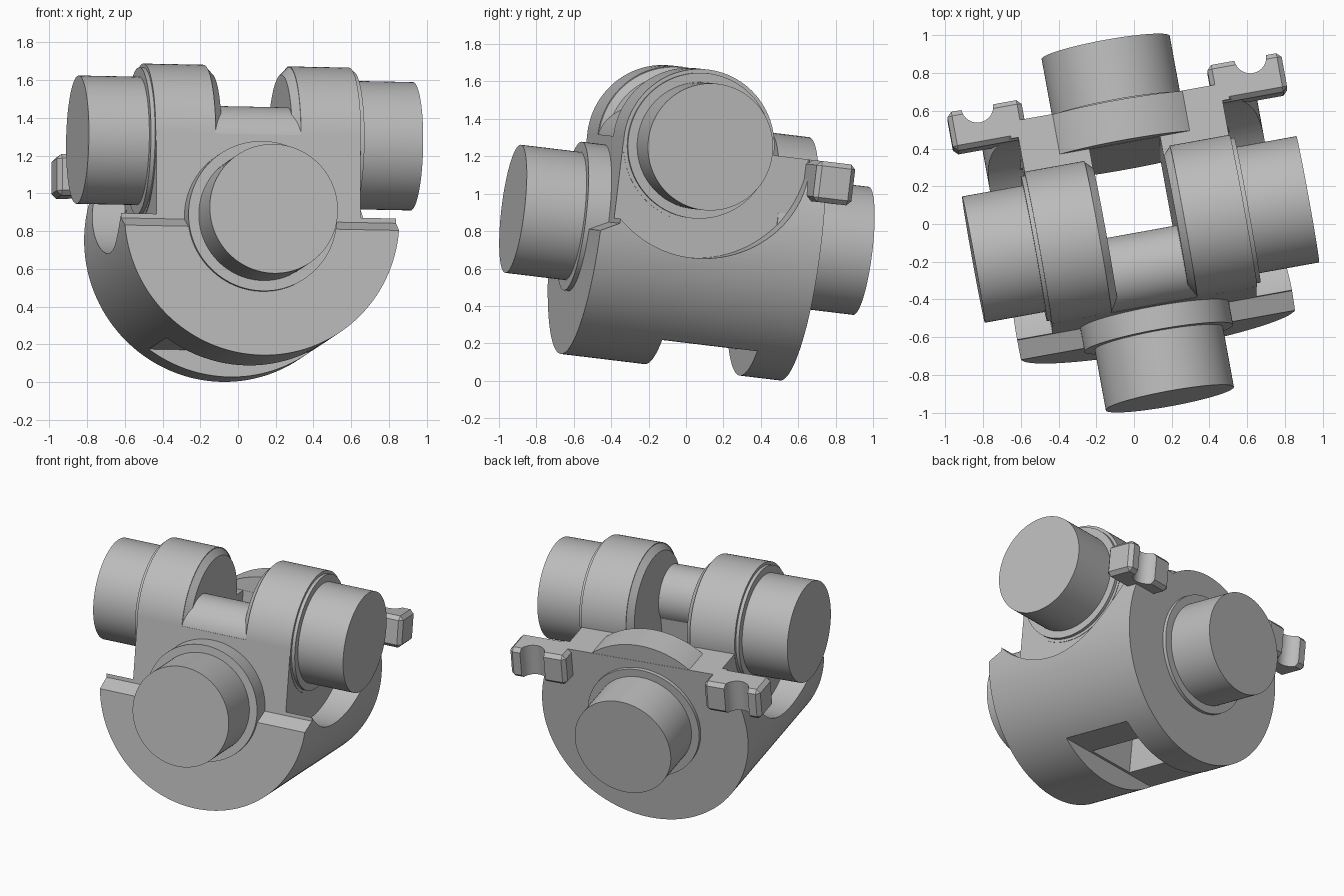
import bpy, bmesh, math
from mathutils import Matrix, Vector

cube = bpy.data.objects.get("Cube")
if cube:
    bpy.data.objects.remove(cube, do_unlink=True)

# Tilted frame of the whole part: drum axis is local y, pin axis is local x
v = Vector((-0.1786, 0.977, -0.118)).normalized()
u = Vector((0.984, 0.178, -0.0195))
u = (u - v * u.dot(v)).normalized()
w = u.cross(v)
FRAME = Matrix.Translation((0.02, 0.005, 0.807)) @ Matrix((u, v, w)).transposed().to_4x4()

PIN_Y, PIN_Z = -0.09, 0.453
DRUM_R, CORE_X, SLOT_X, BACK = 0.74, 0.55, 0.19, 0.38

grey = bpy.data.materials.new("machined grey")
grey.use_nodes = True
grey.diffuse_color = (0.5, 0.5, 0.5, 1)
grey.node_tree.nodes["Principled BSDF"].inputs["Base Color"].default_value = (0.5, 0.5, 0.5, 1)

parts = []


def make(name, bm, cutter=False):
    bmesh.ops.recalc_face_normals(bm, faces=bm.faces)
    mesh = bpy.data.meshes.new(name)
    bm.to_mesh(mesh)
    bm.free()
    mesh.materials.append(grey)
    ob = bpy.data.objects.new(name, mesh)
    bpy.context.scene.collection.objects.link(ob)
    ob.hide_render = cutter
    if not cutter:
        parts.append(ob)
    return ob


def cylinder(name, axis, start, end, r, centre=(0, 0), r_start=None, cutter=False, seg=96):
    """Cylinder along x, y or z; centre gives the other two coordinates in order."""
    bm = bmesh.new()
    bmesh.ops.create_cone(bm, cap_ends=True, segments=seg, radius1=r_start or r, radius2=r,
                          depth=end - start)
    mid = (start + end) / 2
    turn, pos = {
        "x": (Matrix.Rotation(math.pi / 2, 4, "Y"), (mid, *centre)),
        "y": (Matrix.Rotation(-math.pi / 2, 4, "X"), (centre[0], mid, centre[1])),
        "z": (Matrix.Identity(4), (*centre, mid)),
    }[axis]
    bm.transform(Matrix.Translation(pos) @ turn)
    return make(name, bm, cutter)


def prism(name, profile, x0, x1, cutter=False, bevel=0):
    """Extrude a (y, z) profile along x."""
    bm = bmesh.new()
    face = bm.faces.new([bm.verts.new((x0, y, z)) for y, z in profile])
    new = bmesh.ops.extrude_face_region(bm, geom=[face])["geom"]
    bmesh.ops.translate(bm, vec=(x1 - x0, 0, 0),
                        verts=[g for g in new if isinstance(g, bmesh.types.BMVert)])
    if bevel:
        bmesh.ops.bevel(bm, geom=bm.edges[:], offset=bevel, segments=1, affect="EDGES")
    return make(name, bm, cutter)


def block(name, x0, x1, y0, y1, z0, z1, **kw):
    return prism(name, [(y0, z0), (y1, z0), (y1, z1), (y0, z1)], x0, x1, **kw)


def boolean(ob, tool, mode="DIFFERENCE"):
    mod = ob.modifiers.new("boolean", "BOOLEAN")
    mod.operation, mod.solver, mod.object = mode, "EXACT", tool
    bpy.context.view_layer.objects.active = ob
    bpy.ops.object.modifier_apply(modifier=mod.name)


def discard(*obs):
    for ob in obs:
        bpy.data.objects.remove(ob, do_unlink=True)


# Drum body, cut by pin clearances, top flat, front face and bottom window
drum = cylinder("drum_body", "y", -0.6, 0.6, DRUM_R, seg=160)
cutters = [
    cylinder("clearance_right", "x", -1.2, -CORE_X, 0.6, (PIN_Y, PIN_Z), cutter=True),
    cylinder("clearance_left", "x", CORE_X, 1.2, 0.6, (PIN_Y, PIN_Z), cutter=True),
    block("top_cut", -1, 1, -0.9, 0.9, 0.45, 1.2, cutter=True),
    prism("front_cut", [(-0.8, -0.15), (-0.6, -0.06), (-0.5, -0.01), (-0.5, 1), (-0.8, 1)],
          -1, 1, cutter=True),
    block("slot_cut", -SLOT_X, SLOT_X, -0.12, BACK, -1, 1, cutter=True),
    block("window_cut", -1, 1, -0.14, BACK, -1, -0.6, cutter=True),
]
for tool in cutters:
    boolean(drum, tool)
discard(*cutters)

# Rounded bridge over the front wall
cylinder("front_bridge", "x", -0.25, 0.25, 0.2, (-0.3, 0.42))

# Raised arch on the back wall
cylinder("back_arch", "y", BACK + 0.002, 0.598, 0.57)

# Front and back bosses with collars
for name, s in (("front", -1), ("back", 1)):
    for part, near, far, r in (("collar", 0.48, 0.625, 0.4), ("boss", 0.5, 0.952, 0.345)):
        cylinder(f"{name}_{part}", "y", *sorted((s * near, s * far)), r)

# Pin hubs, washers, bored pins and notched lugs on each side
bore = cylinder("bore_cut", "x", -1.2, 1.2, 0.1, (-0.145, 0.475), cutter=True, seg=48)
boolean(drum, bore)
axis = (PIN_Y, PIN_Z)
for name, s in (("right", -1), ("left", 1)):
    hub = cylinder(f"{name}_hub", "x", SLOT_X + 0.04, CORE_X + 0.003, 0.41, axis)
    cone = cylinder(f"{name}_hub_chamfer", "x", SLOT_X, SLOT_X + 0.045, 0.41, axis, r_start=0.365)
    washer = cylinder(f"{name}_washer", "x", 0.5, 0.575, 0.39, axis)
    pin = cylinder(f"{name}_pin", "x", 0.5, 0.9, 0.34, axis)
    lug = block(f"{name}_lug", 0.5, 0.9, 0.5, 0.71, 0.23, 0.45, bevel=0.025)
    notch = cylinder("notch_cut", "z", 0, 0.7, 0.085, (0.735, 0.71), cutter=True, seg=48)
    for ob in (hub, cone, washer, pin):
        boolean(ob, bore)
    boolean(lug, notch)
    discard(notch)
    if s < 0:
        for ob in (hub, cone, washer, pin, lug):
            ob.data.transform(Matrix.Scale(-1, 4, (1, 0, 0)))
            ob.data.flip_normals()
discard(bore)

# Place everything in the tilted frame and smooth the round faces
bpy.ops.object.select_all(action="DESELECT")
for ob in parts:
    ob.matrix_world = FRAME
    ob.select_set(True)
bpy.context.view_layer.objects.active = drum
bpy.ops.object.shade_smooth_by_angle(angle=math.radians(25))
